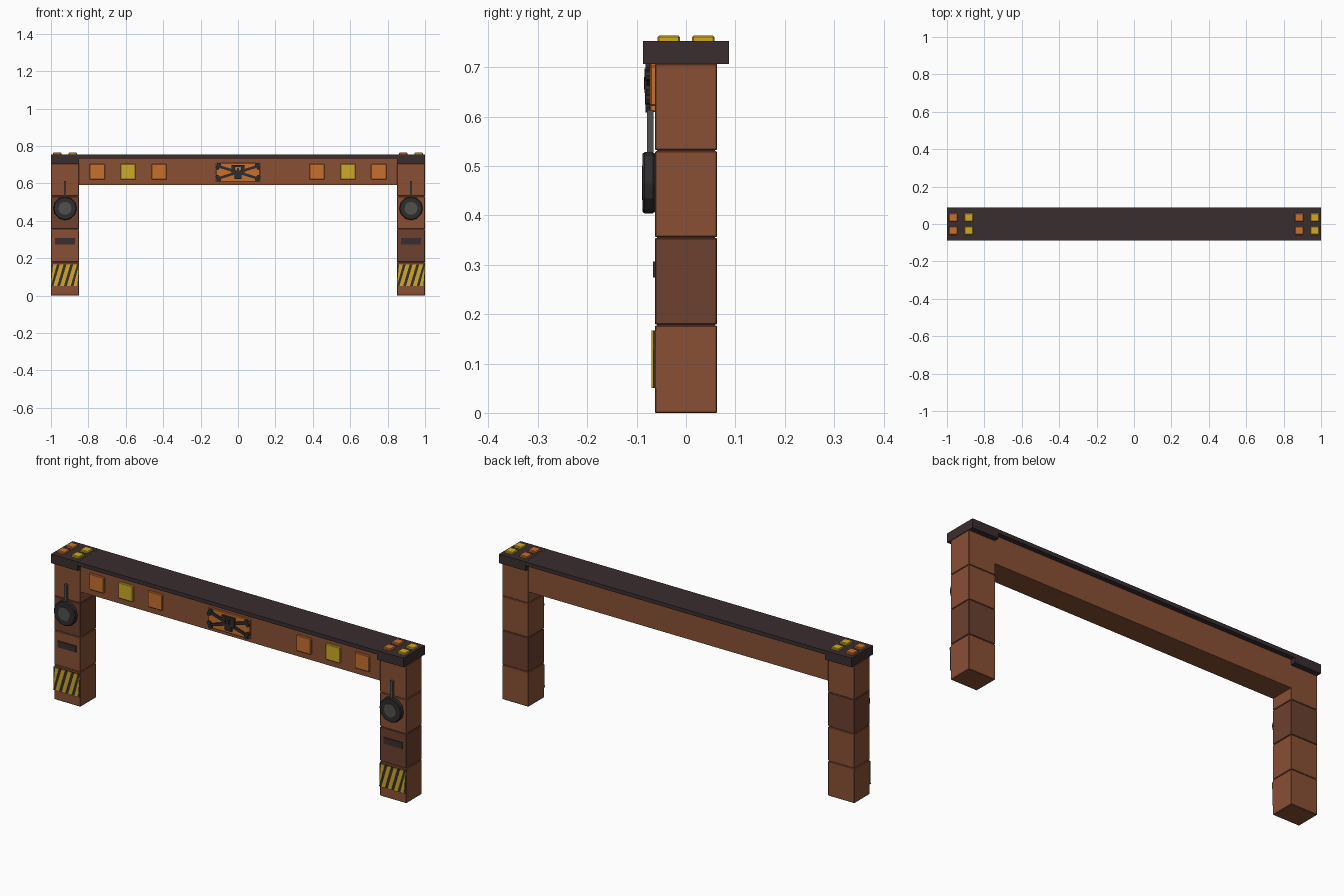
import bpy, math
from mathutils import Matrix

cube = bpy.data.objects.get("Cube")
if cube:
    bpy.data.objects.remove(cube, do_unlink=True)


def material(name, r, g, b):
    m = bpy.data.materials.new(name)
    m.use_nodes = True
    m.diffuse_color = (r, g, b, 1)
    m.node_tree.nodes["Principled BSDF"].inputs["Base Color"].default_value = (r, g, b, 1)
    return m


BROWN = material("rust brown", 0.25, 0.08, 0.036)
DARK_BROWN = material("dark rust brown", 0.15, 0.052, 0.028)
CHARCOAL = material("charcoal", 0.042, 0.026, 0.028)
ORANGE = material("orange", 0.58, 0.16, 0.028)
YELLOW = material("yellow", 0.62, 0.4, 0.02)
GREY = material("metal grey", 0.08, 0.08, 0.075)
BLACK = material("dark rubber", 0.03, 0.025, 0.027)


def finish(ob, name, mat, bevel=0):
    ob.name = name
    ob.data.materials.append(mat)
    if bevel:
        mod = ob.modifiers.new("edge", "BEVEL")
        mod.width, mod.segments = bevel, 1
    return ob


def box(name, mat, x, y, z, bevel=0, turn=0):
    """Box from (min, max) ranges, optionally turned about y."""
    centre = [sum(r) / 2 for r in (x, y, z)]
    bpy.ops.mesh.primitive_cube_add(size=1, location=centre, rotation=(0, turn, 0))
    ob = bpy.context.object
    ob.data.transform(Matrix.Diagonal([r[1] - r[0] for r in (x, y, z)] + [1]))
    return finish(ob, name, mat, bevel)


def disc(name, mat, x, z, radius, front, back, sides=12, bevel=0):
    """Cylinder facing the front."""
    bpy.ops.mesh.primitive_cylinder_add(vertices=sides, radius=radius, depth=back - front,
        location=(x, (front + back) / 2, z), rotation=(math.pi / 2, 0, 0))
    return finish(bpy.context.object, name, mat, bevel)


def around(c, half):
    return (c - half, c + half)


FACE = -0.063
DEPTH = (-0.063, 0.063)
levels = [0, 0.178, 0.355, 0.531, 0.707]

# Cross beam and long top plate
box("cross_beam", BROWN, (-0.851, 0.851), (-0.0625, 0.0625), (0.59, 0.736))
box("top_plate", CHARCOAL, (-0.86, 0.86), (-0.087, 0.087), (0.733, 0.753))

for side, cx, dark in (("right", -0.925, 2), ("left", 0.925, 1)):
    # Stacked leg blocks with a recessed core showing in the seams
    box(side + "_leg_core", DARK_BROWN, around(cx, 0.071), (-0.059, 0.059), (0.004, 0.72))
    for i in range(4):
        box(f"{side}_leg_block_{i + 1}", DARK_BROWN if i == dark else BROWN,
            around(cx, 0.075), DEPTH, (levels[i] + 0.001 * (i > 0), levels[i + 1] - 0.001), 0.002)

    # End cap with four lamps
    box(side + "_end_cap", CHARCOAL, around(cx, 0.075), (-0.087, 0.087), (0.707, 0.7535))
    for dx, mat in ((-0.041, ORANGE), (0.041, YELLOW)):
        for y in (-0.035, 0.035):
            box(side + "_roof_lamp", mat, around(cx + dx, 0.0225), around(y, 0.0225),
                (0.75, 0.764), 0.003)

    # Round fitting hanging from a rod
    box(side + "_hanging_rod", GREY, around(cx, 0.0065), (-0.079, -0.066), (0.47, 0.613))
    disc(side + "_wheel", BLACK, cx, 0.466, 0.063, -0.088, FACE, 12, 0.004)
    disc(side + "_wheel_hub", GREY, cx, 0.466, 0.035, -0.0895, FACE)

    # Slot plate
    box(side + "_slot_plate", CHARCOAL, around(cx, 0.053), (-0.067, FACE + 0.002), (0.274, 0.307))

    # Hazard panel: slanted raised stripes on a dark plate
    box(side + "_hazard_plate", CHARCOAL, around(cx, 0.075), (-0.067, FACE + 0.002), (0.05, 0.167))
    for i in range(5):
        start = cx - 0.099 + i * 0.036
        z0, z1, slant, width = 0.05, 0.167, 0.035, 0.021
        verts = []
        for y in (-0.07, -0.066):
            for x, z in ((start, z0), (start + width, z0),
                         (start + width + slant, z1), (start + slant, z1)):
                # Keep the outer stripes inside the panel
                verts.append((min(max(x, cx - 0.075), cx + 0.075), y, z))
        faces = [(0, 1, 2, 3), (7, 6, 5, 4)]
        faces += [(k, k + 4, (k + 1) % 4 + 4, (k + 1) % 4) for k in range(4)]
        mesh = bpy.data.meshes.new("stripe")
        mesh.from_pydata(verts, [], faces)
        ob = bpy.data.objects.new("stripe", mesh)
        bpy.context.collection.objects.link(ob)
        finish(ob, side + "_hazard_stripe", YELLOW)

# Square lamps along the beam
for s in (-1, 1):
    for x, mat in ((0.422, ORANGE), (0.588, YELLOW), (0.753, ORANGE)):
        box("beam_lamp", mat, around(s * x, 0.041), (-0.073, -0.06), around(0.662, 0.041), 0.003)

# Centre panel with crossed bars and a square emblem
MID = 0.659
box("centre_panel", ORANGE, around(0, 0.118), (-0.073, -0.06), around(MID, 0.05), 0.002)
tilt = math.atan2(0.031, 0.1)
for s in (-1, 1):
    box("crossed_bar", BLACK, around(0, 0.105), (-0.08, -0.07), around(MID, 0.007), 0, s * tilt)
    for e in (-1, 1):
        for dx, dz in ((0.006, -0.007), (-0.002, 0.009)):
            disc("bar_knob", BLACK, e * (0.104 + dx), MID + s * (0.031 + dz), 0.011,
                 -0.082, -0.07, 8)
    box("emblem_side", BLACK, around(s * 0.026, 0.01), (-0.084, -0.07), (0.654, 0.693))
box("emblem_top", BLACK, (-0.036, 0.036), (-0.084, -0.07), (0.686, 0.697))
box("emblem_base", BLACK, (-0.034, 0.034), (-0.084, -0.07), (0.648, 0.661))
box("emblem_post", BLACK, around(0, 0.006), (-0.085, -0.07), (0.655, 0.68))
box("emblem_jaw", BLACK, (-0.019, 0.019), (-0.083, -0.07), (0.624, 0.65))
